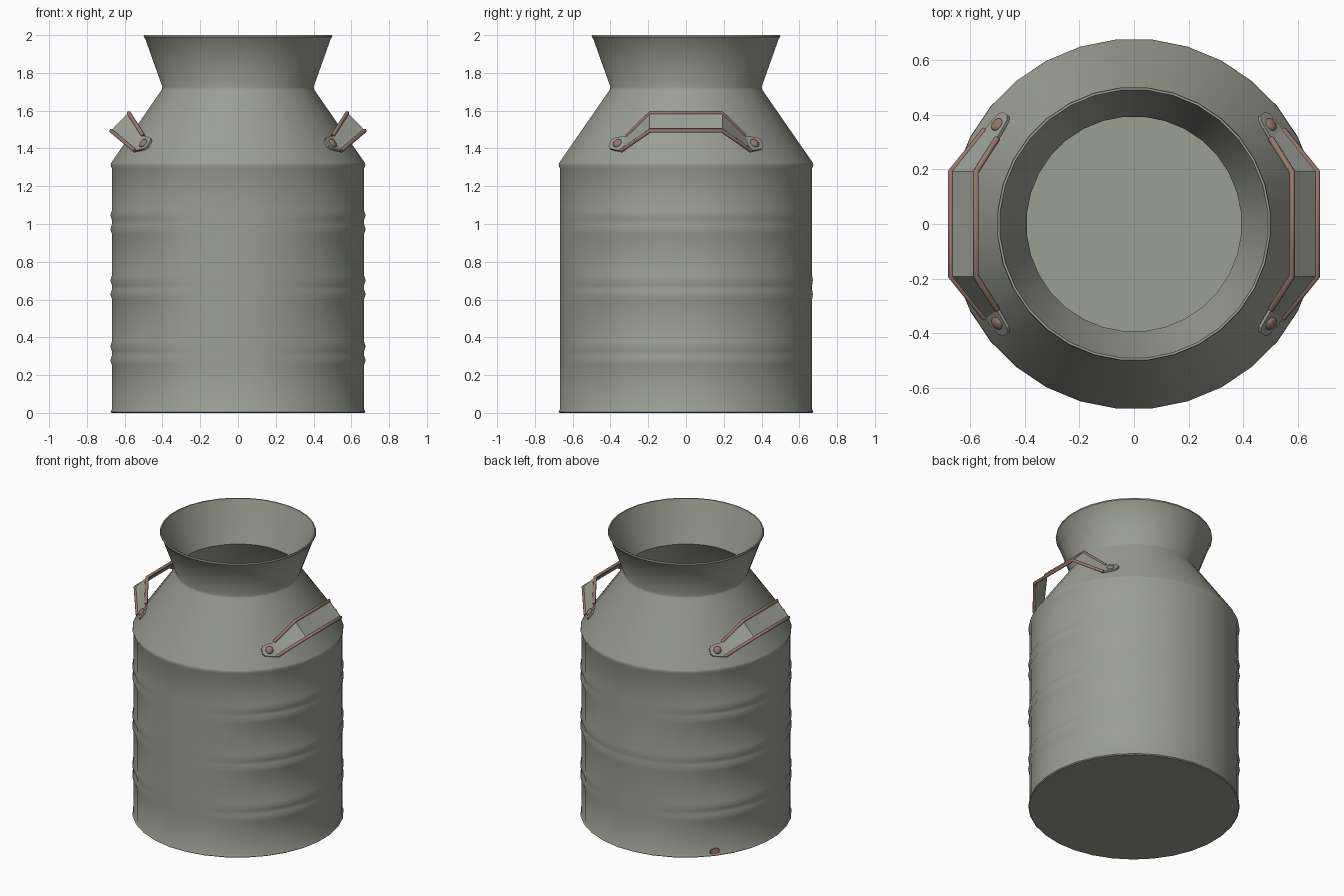
import bpy, bmesh, math
from mathutils import Vector

if "Cube" in bpy.data.objects:
    bpy.data.objects.remove(bpy.data.objects["Cube"], do_unlink=True)


def material(name, rgb):
    m = bpy.data.materials.new(name)
    m.use_nodes = True
    m.diffuse_color = (*rgb, 1)
    bsdf = m.node_tree.nodes["Principled BSDF"]
    bsdf.inputs["Base Color"].default_value = (*rgb, 1)
    bsdf.inputs["Roughness"].default_value = 0.6
    return m


STEEL = material("grey steel", (0.33, 0.345, 0.295))
COPPER = material("worn copper", (0.30, 0.19, 0.15))


def add(name, data, mat):
    ob = bpy.data.objects.new(name, data)
    bpy.context.collection.objects.link(ob)
    data.materials.append(mat)
    return ob


def finish(ob, angle=30):
    bpy.ops.object.select_all(action="DESELECT")
    ob.select_set(True)
    bpy.context.view_layer.objects.active = ob
    bpy.ops.object.shade_smooth_by_angle(angle=math.radians(angle))


def mesh_object(name, bm, mat):
    bmesh.ops.recalc_face_normals(bm, faces=bm.faces)
    me = bpy.data.meshes.new(name)
    bm.to_mesh(me)
    bm.free()
    return add(name, me, mat)


# Churn: outer wall with paired ribs, rolled lip, thin inner wall and floor
SIDES = 32
WALL, RIB = 0.671, 0.008
profile = [(0.672, 0, 0), (0.678, 0.006, 0), (WALL, 0.018, 0)]
for i, centre in enumerate((0.315, 0.665, 1.01)):
    kind = 2 if i == 1 else 1
    for dz, ribbed in ((-.062, 0), (-.037, 1), (-.012, 0), (.012, 0), (.037, 1), (.062, 0)):
        profile.append((WALL, centre + dz, kind * ribbed))
profile += [(r, z, 0) for r, z in (
    (WALL, 1.295), (0.678, 1.312), (0.674, 1.325),      # shoulder edge
    (0.406, 1.71), (0.402, 1.725), (0.494, 1.982),      # neck
    (0.502, 1.99), (0.5, 2.0), (0.492, 2.0), (0.488, 1.985),  # lip
    (0.394, 1.722), (0.66, 1.315), (0.66, 0.012))]      # inside


def rib_strength(a, kind):
    t = min(max((abs(math.cos(a)) - 0.3) / 0.5, 0), 1)
    s = t * t * (3 - 2 * t)
    if kind == 2 and math.sin(a) > 0:
        s = max(s, 0.5)
    return s


bm = bmesh.new()
rings = []
for r, z, kind in profile:
    ring = []
    for k in range(SIDES):
        a = math.tau * (k + 0.5) / SIDES
        rr = r + (RIB * rib_strength(a, kind) if kind else 0)
        ring.append(bm.verts.new((rr * math.cos(a), rr * math.sin(a), z)))
    rings.append(ring)
for lo, hi in zip(rings, rings[1:]):
    for k in range(SIDES):
        n = (k + 1) % SIDES
        bm.faces.new((lo[k], lo[n], hi[n], hi[k]))
bm.faces.new(rings[0])
bm.faces.new(rings[-1])
finish(mesh_object("churn_body", bm, STEEL), 40)


# Handles: bent strap with curled edges and riveted tabs
PHI = math.radians(-36)
NORMAL = Vector((0.82 * math.cos(PHI), 0.82 * math.sin(PHI), 0.573))
ALONG = Vector((-math.sin(PHI), math.cos(PHI), 0))
DOWN = ALONG.cross(NORMAL).normalized()
if DOWN.z > 0:
    DOWN = -DOWN
RIVET = Vector((0.492, -0.357, 1.42)) + NORMAL * 0.008
STRAP_DOWN = Vector((0.7, 0, -0.71))
STRAP_OUT = Vector((0.71, 0, 0.7))


def flip(v, sx, sy):
    return Vector((v.x * sx, v.y * sy, v.z))


def build_handle(side, sx):
    # Each station is centre, width direction, half width
    half = [(RIVET + ALONG * d, DOWN, w) for d, w in
            ((-0.05, 0.018), (-0.035, 0.034), (0, 0.042), (0.04, 0.048))]
    half.append((Vector((0.622, -0.19, 1.538)), STRAP_DOWN, 0.066))
    stations = [(flip(c, sx, 1), flip(d, sx, 1), w) for c, d, w in half]
    stations += [(flip(c, sx, -1), flip(d, sx, -1), w) for c, d, w in reversed(half)]

    bm = bmesh.new()
    pairs = [(bm.verts.new(c - d * w), bm.verts.new(c + d * w)) for c, d, w in stations]
    for (a, b), (c, d) in zip(pairs, pairs[1:]):
        bm.faces.new((a, b, d, c))
    strap = mesh_object(side + "_handle_strap", bm, STEEL)
    mod = strap.modifiers.new("thickness", "SOLIDIFY")
    mod.thickness = 0.012
    mod.offset = 0

    # Curled copper edges
    out = flip(STRAP_OUT, sx, 1) * 0.004
    for edge, e in (("upper", -1), ("lower", 1)):
        cu = bpy.data.curves.new(side + "_handle_" + edge + "_edge", "CURVE")
        cu.dimensions = "3D"
        cu.bevel_depth = 0.011
        cu.bevel_resolution = 2
        cu.use_fill_caps = True
        path = stations[3:-3]
        sp = cu.splines.new("POLY")
        sp.points.add(len(path) - 1)
        for p, (c, d, w) in zip(sp.points, path):
            p.co = (*(c + d * e * w + out), 1)
        add(cu.name, cu, COPPER)

    # Domed rivets
    for end, sy in (("front", 1), ("back", -1)):
        bm = bmesh.new()
        bmesh.ops.create_uvsphere(bm, u_segments=12, v_segments=8, radius=0.026)
        bmesh.ops.scale(bm, vec=(1, 1, 0.5), verts=bm.verts)
        ob = mesh_object(side + "_handle_" + end + "_rivet", bm, COPPER)
        ob.location = flip(RIVET + NORMAL * 0.006, sx, sy)
        ob.rotation_euler = flip(NORMAL, sx, sy).to_track_quat("Z", "Y").to_euler()
        finish(ob, 60)


build_handle("left", 1)
build_handle("right", -1)

# Small worn spot near the base
a = math.radians(141)
bm = bmesh.new()
bmesh.ops.create_cone(bm, cap_ends=True, segments=10, radius1=0.036, radius2=0.03, depth=0.008)
spot = mesh_object("worn_spot", bm, COPPER)
spot.scale = (0.75, 1, 1)
spot.location = (0.669 * math.cos(a), 0.669 * math.sin(a), 0.032)
spot.rotation_euler = (0, math.pi / 2, a)
